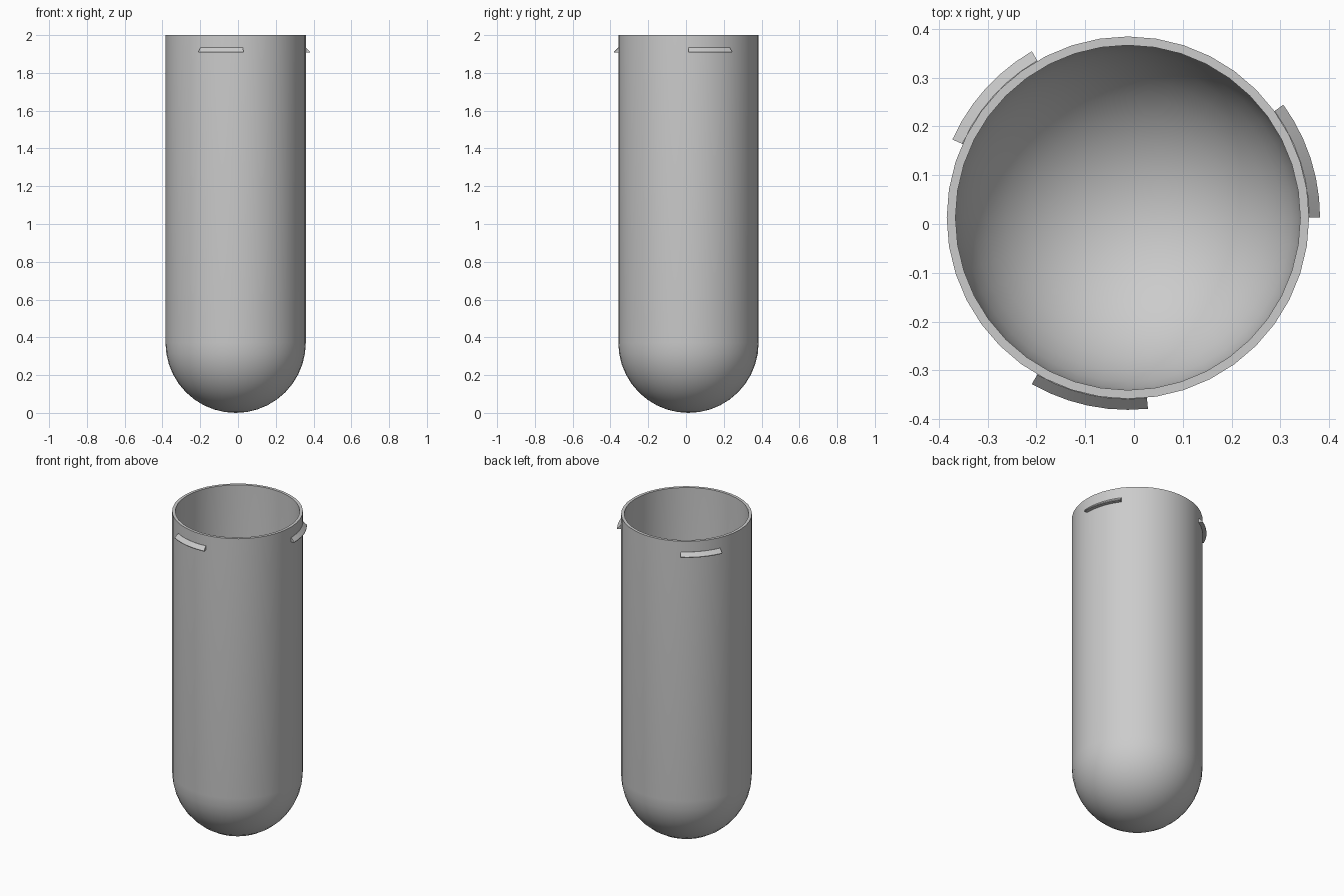
import bpy
import bmesh
from math import cos, sin, pi, radians
from mathutils import Vector

if "Cube" in bpy.data.objects:
    bpy.data.objects.remove(bpy.data.objects["Cube"], do_unlink=True)

CENTRE = Vector((-0.0125, 0.013, 0))
OUTER, INNER = 0.3715, 0.3535
HEIGHT = 2.0
SEGMENTS, DOME_RINGS = 40, 10

grey = bpy.data.materials.new("light grey")
grey.use_nodes = True
grey.diffuse_color = (0.6, 0.6, 0.6, 1)
grey.node_tree.nodes["Principled BSDF"].inputs["Base Color"].default_value = (0.6, 0.6, 0.6, 1)


def finish(bm, name):
    """Turn the bmesh into a smooth shaded object with crisp edges."""
    bmesh.ops.remove_doubles(bm, verts=bm.verts, dist=0.0001)
    bmesh.ops.recalc_face_normals(bm, faces=bm.faces)
    mesh = bpy.data.meshes.new(name)
    bm.to_mesh(mesh)
    bm.free()
    mesh.materials.append(grey)
    obj = bpy.data.objects.new(name, mesh)
    obj.location = CENTRE
    bpy.context.collection.objects.link(obj)
    bpy.ops.object.select_all(action='DESELECT')
    obj.select_set(True)
    bpy.context.view_layer.objects.active = obj
    bpy.ops.object.shade_smooth_by_angle(angle=radians(35))
    return obj


def dome(radius):
    """Quarter circle from the bottom pole to the straight wall."""
    angles = [pi / 2 * i / DOME_RINGS for i in range(DOME_RINGS + 1)]
    return [Vector((radius * sin(a), 0, OUTER - radius * cos(a))) for a in angles]


# Hollow tube: outer wall up, across the rim, inner wall down
profile = dome(OUTER) + [Vector((OUTER, 0, HEIGHT)), Vector((INNER, 0, HEIGHT))]
profile += reversed(dome(INNER))
bm = bmesh.new()
verts = [bm.verts.new(p) for p in profile]
edges = [bm.edges.new(pair) for pair in zip(verts, verts[1:])]
bmesh.ops.spin(bm, geom=verts + edges, cent=(0, 0, 0), axis=(0, 0, 1),
               angle=2 * pi, steps=SEGMENTS)
finish(bm, "tube")

# Three wedge-shaped locking tabs around the neck
TAB_PROFILE = [(0.366, 1.907), (0.394, 1.907), (0.394, 1.911), (0.372, 1.934), (0.366, 1.934)]
TAB_STEPS = 6
for index in range(3):
    start = radians(120 * index)
    bm = bmesh.new()
    rings = []
    for step in range(TAB_STEPS + 1):
        a = start + radians(36) * step / TAB_STEPS
        rings.append([bm.verts.new((r * cos(a), r * sin(a), z)) for r, z in TAB_PROFILE])
    for low, high in zip(rings, rings[1:]):
        for i in range(len(low)):
            j = (i + 1) % len(low)
            bm.faces.new((low[i], low[j], high[j], high[i]))
    bm.faces.new(rings[0])
    bm.faces.new(rings[-1])
    finish(bm, f"locking_tab_{index + 1}")
